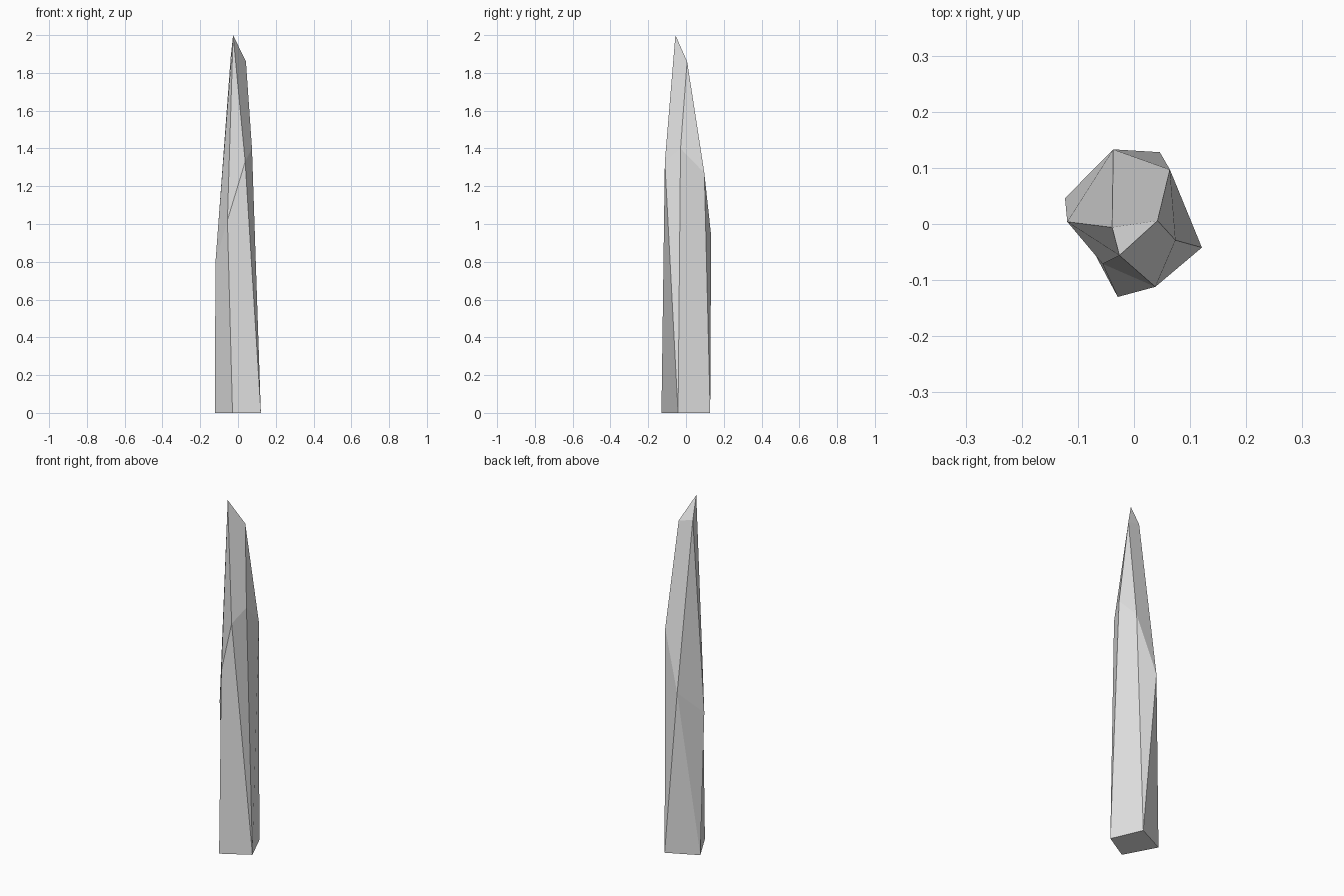
import bpy
import bmesh

# Remove the default cube
cube = bpy.data.objects.get("Cube")
if cube:
    bpy.data.objects.remove(cube, do_unlink=True)

# Single stone colour
stone = bpy.data.materials.new("grey_stone")
stone.use_nodes = True
colour = (0.8, 0.8, 0.8, 1.0)
stone.diffuse_color = colour
stone.node_tree.nodes["Principled BSDF"].inputs["Base Color"].default_value = colour

# Corners of the shard: a square foot, six shoulder corners, a slanted tip
corners = {
    # foot
    "foot_front": (-0.029, -0.130, 0),
    "foot_right": (0.121, -0.042, 0),
    "foot_back": (0.046, 0.128, 0),
    "foot_left": (-0.123, 0.046, 0),
    # shoulders
    "low_front": (-0.056, -0.071, 1.02),
    "low_left": (-0.119, 0.004, 0.80),
    "low_back": (-0.037, 0.133, 0.94),
    "high_back": (0.064, 0.097, 1.27),
    "high_right": (0.074, -0.029, 1.40),
    "high_front": (0.038, -0.112, 1.33),
    # tip
    "apex": (-0.026, -0.056, 2.0),
    "tip_right": (0.042, 0.006, 1.86),
    "tip_left": (-0.039, -0.006, 1.88),
}

# Chipped facets, each as a loop of corners
facets = [
    "foot_front foot_left foot_back foot_right",
    # front
    "foot_front foot_right high_front low_front",
    "low_front high_front apex",
    # right
    "foot_right high_right high_front",
    "foot_right foot_back high_back high_right",
    "high_front high_right tip_right apex",
    "high_right high_back tip_right",
    # back
    "foot_back low_back high_back",
    "foot_back foot_left low_back",
    "low_back tip_left tip_right high_back",
    # left
    "foot_left low_left low_back",
    "low_left tip_left low_back",
    "low_left low_front apex tip_left",
    "foot_left foot_front low_front low_left",
    # tip
    "apex tip_right tip_left",
]

bm = bmesh.new()
verts = {name: bm.verts.new(co) for name, co in corners.items()}
for loop in facets:
    bm.faces.new([verts[name] for name in loop.split()])
bmesh.ops.recalc_face_normals(bm, faces=bm.faces)

mesh = bpy.data.meshes.new("stone_shard")
bm.to_mesh(mesh)
bm.free()
mesh.materials.append(stone)
shard = bpy.data.objects.new("stone_shard", mesh)
bpy.context.collection.objects.link(shard)
